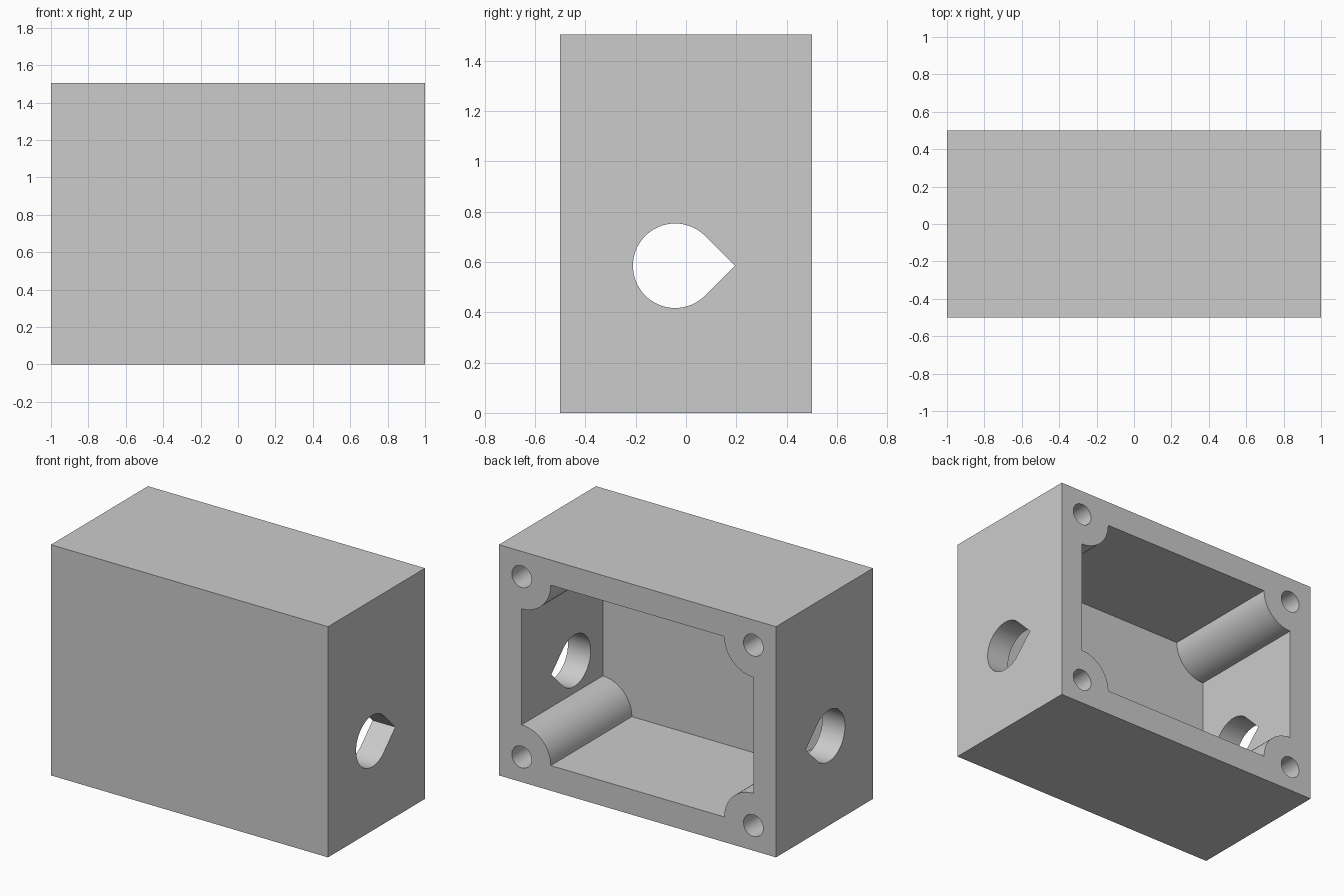
import bpy
import math

cube = bpy.data.objects.get("Cube")
if cube:
    bpy.data.objects.remove(cube, do_unlink=True)

W, D, H = 2.0, 1.0, 1.505      # outer size
WALL = 0.164
BOSS_R, SCREW_R = 0.21, 0.071
PORT_Y, PORT_Z, PORT_R = -0.043, 0.585, 0.168

grey = bpy.data.materials.new("plain_grey")
grey.use_nodes = True
colour = (0.6, 0.6, 0.6, 1)
grey.diffuse_color = colour
grey.node_tree.nodes["Principled BSDF"].inputs["Base Color"].default_value = colour


def prism(name, profile, axis, start, end):
    """Extrude a 2D profile along x (profile is y, z) or y (profile is x, z)."""
    place = {"x": lambda p, t: (t, p[0], p[1]), "y": lambda p, t: (p[0], t, p[1])}[axis]
    n = len(profile)
    verts = [place(p, t) for t in (start, end) for p in profile]
    faces = [tuple(range(n)), tuple(range(2 * n - 1, n - 1, -1))]
    faces += [(i, i + n, (i + 1) % n + n, (i + 1) % n) for i in range(n)]
    if axis == "x":
        faces = [f[::-1] for f in faces]
    mesh = bpy.data.meshes.new(name)
    mesh.from_pydata(verts, [], faces)
    mesh.materials.append(grey)
    obj = bpy.data.objects.new(name, mesh)
    bpy.context.collection.objects.link(obj)
    return obj


def arc(cx, cz, r, a0, a1, steps):
    """Points on an arc from angle a0 to a1, in degrees."""
    angles = [math.radians(a0 + (a1 - a0) * i / steps) for i in range(steps + 1)]
    return [(cx + r * math.cos(a), cz + r * math.sin(a)) for a in angles]


# Corner centres shared by bosses and screw holes, with each boss arc's start angle
side, low, high = W / 2 - WALL, WALL, H - WALL
corners = [(side, low, 180), (side, high, 270), (-side, high, 360), (-side, low, 90)]

# Solid outer block
housing = prism("housing", [(-W / 2, 0), (W / 2, 0), (W / 2, H), (-W / 2, H)],
                "y", -D / 2, D / 2)

# Cavity open at the back, leaving a rounded boss in each corner
cavity = [p for x, z, a in corners for p in arc(x, z, BOSS_R, a, a - 90, 16)]
cutters = [prism("cavity_cutter", cavity, "y", -D / 2 + WALL, D / 2 + 0.1)]

# Blind screw holes down the bosses
for x, z, a in corners:
    cutters.append(prism("screw_hole_cutter", arc(x, z, SCREW_R, 0, 352.5, 47), "y",
                         -D / 2 + WALL, D / 2 + 0.1))

# Teardrop cable port through both side walls
port = arc(PORT_Y, PORT_Z, PORT_R, 45, 315, 48) + [(PORT_Y + PORT_R * math.sqrt(2), PORT_Z)]
cutters.append(prism("cable_port_cutter", port, "x", -W, W))

# Cut everything from the block, then discard the cutters
bpy.ops.object.select_all(action="DESELECT")
housing.select_set(True)
bpy.context.view_layer.objects.active = housing
for cutter in cutters:
    cutter.hide_render = True
    mod = housing.modifiers.new(cutter.name, "BOOLEAN")
    mod.operation, mod.solver, mod.object = "DIFFERENCE", "EXACT", cutter
    bpy.ops.object.modifier_apply(modifier=mod.name)
    bpy.data.objects.remove(cutter, do_unlink=True)

# Smooth the round walls, keep the corners crisp
bpy.ops.object.shade_smooth_by_angle(angle=math.radians(30))
